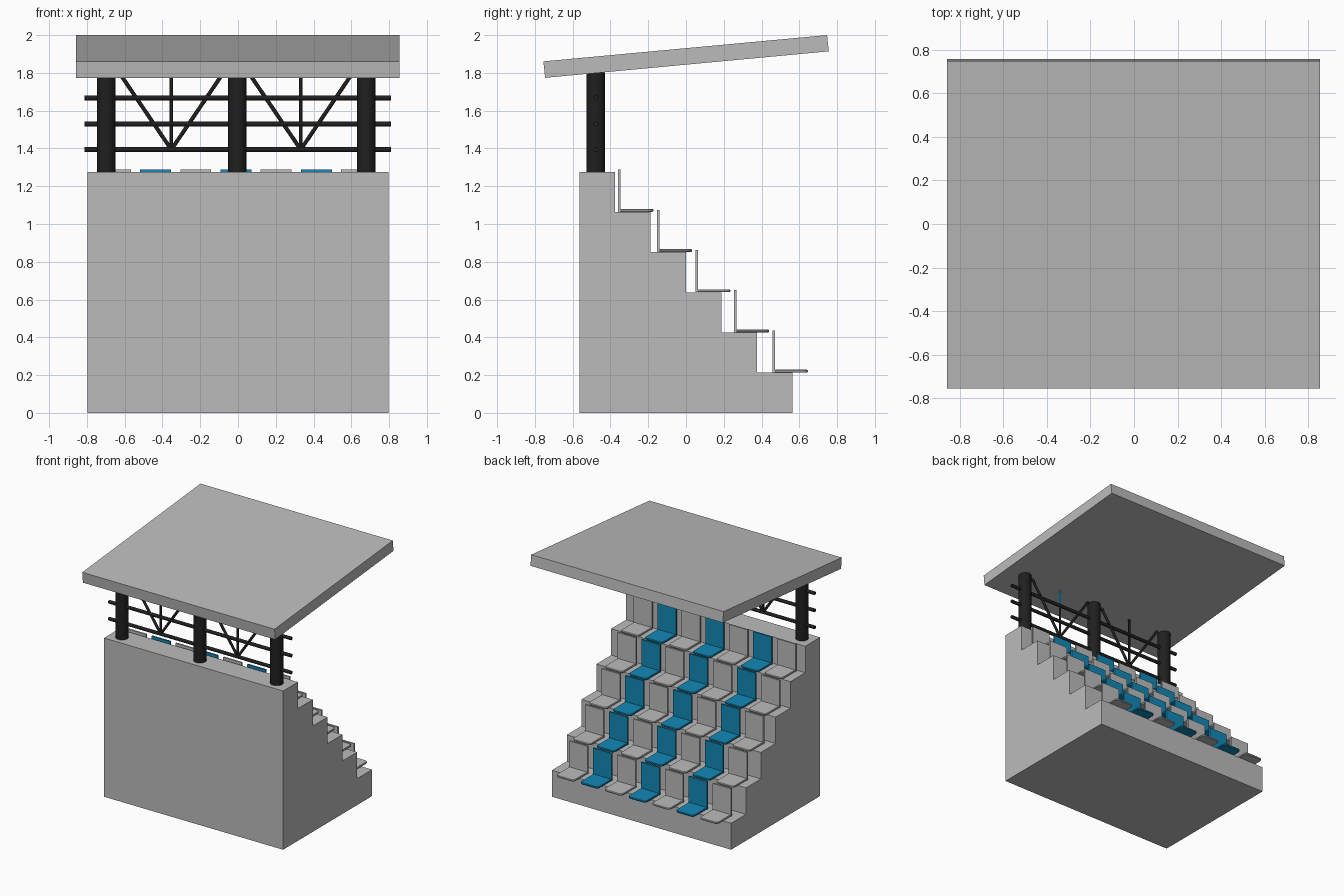
import bpy, bmesh, math
from mathutils import Vector

if "Cube" in bpy.data.objects:
    bpy.data.objects.remove(bpy.data.objects["Cube"])


def material(name, rgb):
    m = bpy.data.materials.new(name)
    m.diffuse_color = (*rgb, 1)
    m.use_nodes = True
    m.node_tree.nodes["Principled BSDF"].inputs["Base Color"].default_value = m.diffuse_color
    return m


GREY = material("concrete grey", (0.5, 0.5, 0.5))
BLUE = material("seat blue", (0.006, 0.25, 0.47))
BLACK = material("steel black", (0.014, 0.014, 0.015))


def add(name, mesh, *mats):
    ob = bpy.data.objects.new(name, mesh)
    bpy.context.collection.objects.link(ob)
    if not mesh.materials:
        for m in mats:
            mesh.materials.append(m)
    return ob


def extrude_mesh(name, points, offset):
    """Closed prism from a planar outline and an extrusion vector."""
    bm = bmesh.new()
    face = bm.faces.new([bm.verts.new(p) for p in points])
    geom = bmesh.ops.extrude_face_region(bm, geom=[face])["geom"]
    verts = [g for g in geom if isinstance(g, bmesh.types.BMVert)]
    bmesh.ops.translate(bm, verts=verts, vec=offset)
    bmesh.ops.recalc_face_normals(bm, faces=bm.faces[:])
    me = bpy.data.meshes.new(name)
    bm.to_mesh(me)
    bm.free()
    return me


def rod(name, a, b, r, sides=16, mats=(BLACK,)):
    """Round bar between two points, smooth sides and flat caps."""
    a, b = Vector(a), Vector(b)
    bm = bmesh.new()
    bmesh.ops.create_cone(bm, cap_ends=True, segments=sides, radius1=r,
                          radius2=r, depth=(b - a).length)
    rot = (b - a).to_track_quat('Z', 'Y').to_matrix()
    bmesh.ops.rotate(bm, verts=bm.verts[:], cent=(0, 0, 0), matrix=rot)
    bmesh.ops.translate(bm, verts=bm.verts[:], vec=(a + b) / 2)
    for f in bm.faces:
        f.smooth = len(f.verts) == 4
    me = bpy.data.meshes.new(name)
    bm.to_mesh(me)
    bm.free()
    return add(name, me, *mats)


# stepped stand: six equal steps
HALF, Y0, RUN, RISE = 0.797, -0.565, 0.1883, 0.2127
profile = [(-HALF, Y0, 0)]
for i in range(6):
    z = RISE * (6 - i)
    profile += [(-HALF, Y0 + RUN * i, z), (-HALF, Y0 + RUN * (i + 1), z)]
    if i:
        profile.pop(-2)
        profile.insert(-1, (-HALF, Y0 + RUN * i, z))
profile.append((-HALF, Y0 + RUN * 6, 0))
add("stepped_stand", extrude_mesh("stepped_stand", profile, (2 * HALF, 0, 0)), GREY)

# sloping roof slab
roof = [(-0.857, -0.755, 1.861), (-0.857, 0.747, 2.0),
        (-0.857, 0.756, 1.914), (-0.857, -0.746, 1.774)]
add("roof", extrude_mesh("roof", roof, (1.711, 0, 0)), GREY)

# seat meshes: pan with rounded front corners, thin backrest
W, DEPTH, R = 0.082, 0.186, 0.028
outline = [(-W, 0, 0), (W, 0, 0)]
for cx, start in ((W - R, 0), (R - W, 90)):
    for k in range(5):
        t = math.radians(start + 22.5 * k)
        outline.append((cx + R * math.cos(t), DEPTH - R + R * math.sin(t), 0))
back = [(-W, 0, 0), (W, 0, 0), (W, 0.013, 0), (-W, 0.013, 0)]
pans, backs = {}, {}
for m in (GREY, BLUE):
    pans[m] = extrude_mesh("seat_pan", outline, (0, 0, 0.015))
    backs[m] = extrude_mesh("seat_back", back, (0, 0, 0.223))

# five rows of seven seats, every second column blue
for row in range(5):
    for col in range(7):
        m = BLUE if col % 2 else GREY
        loc = (-0.011 + 0.2127 * (col - 3), 0.459 - 0.2045 * row,
               RISE * (row + 1) + 0.001)
        pan = add("seat_pan", pans[m], m)
        pan.location = loc
        bev = pan.modifiers.new("soft_edge", 'BEVEL')
        bev.width, bev.segments = 0.004, 1
        bev.limit_method, bev.angle_limit = 'ANGLE', math.radians(60)
        add("seat_back", backs[m], m).location = loc

# columns
YC = -0.477
for x in (-0.698, -0.004, 0.679):
    rod("column", (x, YC, RISE * 6 - 0.01), (x, YC, 1.803), 0.049, 32)

# horizontal rails
for z in (1.394, 1.53, 1.668):
    rod("rail", (-0.813, YC, z), (0.811, YC, z), 0.0135)

# struts fanning up from the lowest rail to the roof
for x in (-0.353, 0.332):
    for side in (-1, 1):
        rod("diagonal_strut", (x, YC, 1.394), (x + side * 0.275, YC, 1.8), 0.0105, 12)
    rod("upright_strut", (x, YC, 1.394), (x, YC, 1.668), 0.0085, 12)
    top = rod("upright_strut_top", (x, YC, 1.668), (x, YC, 1.798), 0.0085, 12, (BLACK, BLUE))
    if x > 0:  # blue on the side towards the seats
        for p in top.data.polygons:
            p.material_index = int(p.normal.y > 0.2)
